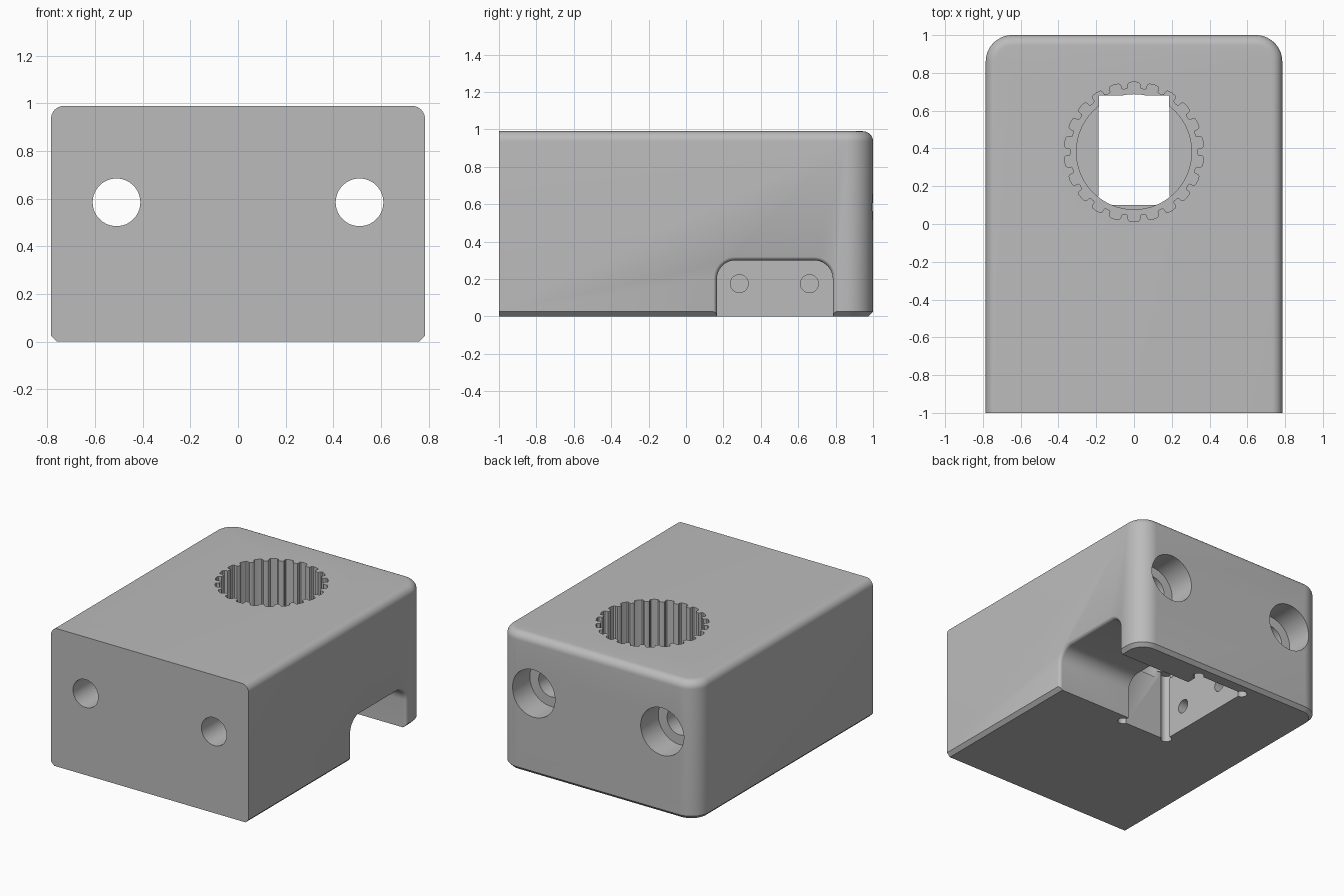
import bpy, bmesh, math
from math import sin, cos, pi

cube = bpy.data.objects.get("Cube")
if cube:
    bpy.data.objects.remove(cube, do_unlink=True)

grey = bpy.data.materials.new("plain grey")
grey.use_nodes = True
GREY = (0.5, 0.5, 0.5, 1)
grey.diffuse_color = GREY
grey.node_tree.nodes["Principled BSDF"].inputs["Base Color"].default_value = GREY


def loft(name, rings):
    """Skin matching rings of points and cap both ends."""
    bm = bmesh.new()
    loops = [[bm.verts.new(p) for p in ring] for ring in rings]
    n = len(loops[0])
    for a, b in zip(loops, loops[1:]):
        for i in range(n):
            j = (i + 1) % n
            bm.faces.new((a[i], a[j], b[j], b[i]))
    bm.faces.new(loops[0][::-1])
    bm.faces.new(loops[-1])
    bmesh.ops.recalc_face_normals(bm, faces=bm.faces)
    mesh = bpy.data.meshes.new(name)
    bm.to_mesh(mesh)
    bm.free()
    mesh.materials.append(grey)
    obj = bpy.data.objects.new(name, mesh)
    bpy.context.collection.objects.link(obj)
    return obj


def arc(cx, cy, r, start, end, steps):
    return [(cx + r * cos(start + (end - start) * i / steps),
             cy + r * sin(start + (end - start) * i / steps)) for i in range(steps + 1)]


def prism(name, outline, z0, z1):
    return loft(name, [[(x, y, z) for x, y in outline] for z in (z0, z1)])


def disc(cx, cy, r, steps=64):
    return arc(cx, cy, r, 0, 2 * pi, steps)[:-1]


def bore_y(x, z, r, y0, y1):
    return loft("bore_cutter", [[(px, y, pz) for px, pz in disc(x, z, r)] for y in (y0, y1)])


def rectangle(x0, x1, y0, y1):
    return [(x0, y0), (x1, y0), (x1, y1), (x0, y1)]


# Block outline: square front, rounded back corners
def block_outline(inset):
    w, back, r = 0.785 - inset, 1 - inset, 0.14 - inset
    return ([(-w, -1), (w, -1)] + arc(w - r, back - r, r, 0, pi / 2, 14)
            + arc(r - w, back - r, r, pi / 2, pi, 14))


# Side profile: chamfered bottom, rounded top
FILLET, HEIGHT = 0.055, 0.99
profile = [(0.025, 0), (0, 0.025)]
profile += [(FILLET * (1 - cos(t)), HEIGHT - FILLET + FILLET * sin(t))
            for t in [pi / 2 * i / 8 for i in range(9)]]
body = loft("housing_block", [[(x, y, z) for x, y in block_outline(i)] for i, z in profile])

cutters = []

# Long bores, wider where they open at the back
for side in (-1, 1):
    cutters.append(bore_y(side * 0.51, 0.585, 0.1, -1.1, 0.85))
    cutters.append(bore_y(side * 0.51, 0.585, 0.17, 0.8, 1.1))

# Splined socket in the top
CY, TEETH = 0.382, 22
spline = []
for k in range(TEETH):
    mid = -pi / 2 + k * 2 * pi / TEETH
    for r, t in ((0.335, -0.115), (0.34, -0.09), (0.36, -0.085), (0.368, -0.065), (0.37, 0),
                 (0.368, 0.065), (0.36, 0.085), (0.34, 0.09), (0.335, 0.115)):
        spline.append((r * cos(mid + t), CY + r * sin(mid + t)))
cutters.append(prism("socket_cutter", spline, 0.55, 1.1))
cutters.append(prism("collar_cutter", disc(0, CY, 0.305), 0.45, 0.6))
cutters.append(prism("window_cutter", rectangle(-0.185, 0.185, 0.35, 0.68), 0.45, 0.6))

# Pocket in the underside with relieved corners
cutters.append(prism("pocket_cutter", rectangle(-0.187, 0.187, 0.1, 0.9), -0.1, 0.5))
for x in (-0.187, 0.187):
    for y in (0.11, 0.89):
        cutters.append(prism("relief_cutter", disc(x, y, 0.036, 24), -0.1, 0.5))


# Arched side tunnel with a flared mouth
def arch(x, grow):
    r = 0.1 + grow
    pts = ([(0.165 - grow, -0.1), (0.785 + grow, -0.1)]
           + arc(0.685, 0.2, r, 0, pi / 2, 10) + arc(0.265, 0.2, r, pi / 2, pi, 10))
    return [(x, y, z) for y, z in pts]


FLARE = 0.025
mouth = [arch(0.786 - FLARE + FLARE * sin(t), FLARE * (1 - cos(t)))
         for t in [pi / 2 * i / 6 for i in range(7)]]
cutters.append(loft("tunnel_cutter", [arch(0, 0)] + mouth + [arch(0.9, FLARE)]))

# Screw holes in the far pocket wall
for y in (0.285, 0.66):
    cutters.append(loft("screw_cutter", [[(x, a, b) for a, b in disc(y, 0.175, 0.048, 32)]
                                         for x in (-0.36, -0.1)]))

# Cut everything out of the block
bpy.ops.object.select_all(action="DESELECT")
bpy.context.view_layer.objects.active = body
body.select_set(True)
for cutter in cutters:
    cutter.hide_render = True
    mod = body.modifiers.new("cut", "BOOLEAN")
    mod.operation = "DIFFERENCE"
    mod.solver = "EXACT"
    mod.object = cutter
    bpy.ops.object.modifier_apply(modifier=mod.name)
for cutter in cutters:
    bpy.data.objects.remove(cutter, do_unlink=True)

bpy.ops.object.shade_smooth_by_angle(angle=math.radians(30))
